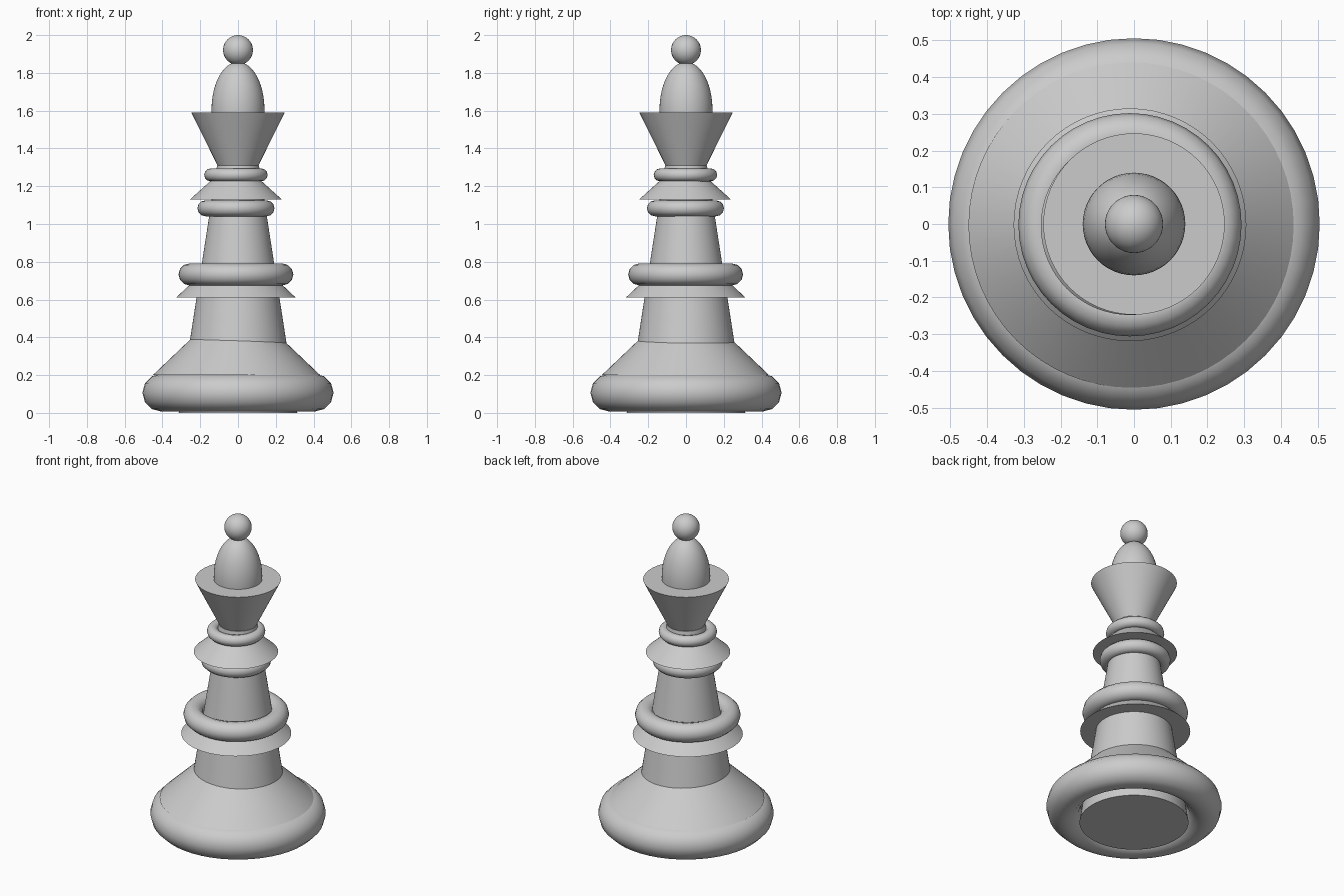
import bpy
from math import radians

if "Cube" in bpy.data.objects:
    bpy.data.objects.remove(bpy.data.objects["Cube"])

OFF = -0.011  # collars and skirts sit slightly off the shaft axis


def finish(name):
    ob = bpy.context.object
    ob.name = name
    bpy.ops.object.shade_smooth_by_angle(angle=radians(40))
    return ob


def cone(name, r1, z1, r2, z2, x=0.0, y=0.0):
    bpy.ops.mesh.primitive_cone_add(vertices=64, radius1=r1, radius2=r2,
                                    depth=z2 - z1, location=(x, y, (z1 + z2) / 2))
    return finish(name)


def ring(name, major, minor, z, x=0.0, y=0.0):
    bpy.ops.mesh.primitive_torus_add(major_radius=major, minor_radius=minor,
                                     major_segments=48, minor_segments=12,
                                     location=(x, y, z))
    return finish(name)


def ball(name, r, h, z):
    bpy.ops.mesh.primitive_uv_sphere_add(segments=48, ring_count=24, radius=1,
                                         location=(0, 0, z))
    bpy.context.object.scale = (r, r, h)
    return finish(name)


# Tapered shaft running the whole height under the crown
cone("shaft", 0.314, 0.0, 0.111, 1.31)

# Base: thick ring with a sloping shoulder
ring("base_ring", 0.406, 0.1, 0.107)
cone("base_shoulder", 0.443, 0.2, 0.22, 0.412, OFF + 0.003, -0.003)

# Lower and upper collars with flared skirts
cone("lower_skirt", 0.317, 0.61, 0.19, 0.73, OFF, -0.002)
ring("lower_collar", 0.246, 0.058, 0.733, OFF, -0.002)
ring("middle_collar", 0.162, 0.042, 1.083, OFF, -0.003)
cone("upper_skirt", 0.243, 1.13, 0.11, 1.25, OFF, -0.005)
ring("upper_collar", 0.134, 0.034, 1.26, OFF, -0.003)

# Crown cup, dome and finial
cone("crown", 0.106, 1.305, 0.247, 1.59)
ball("crown_dome", 0.14, 0.25, 1.608)
ball("finial", 0.079, 0.079, 1.921)
